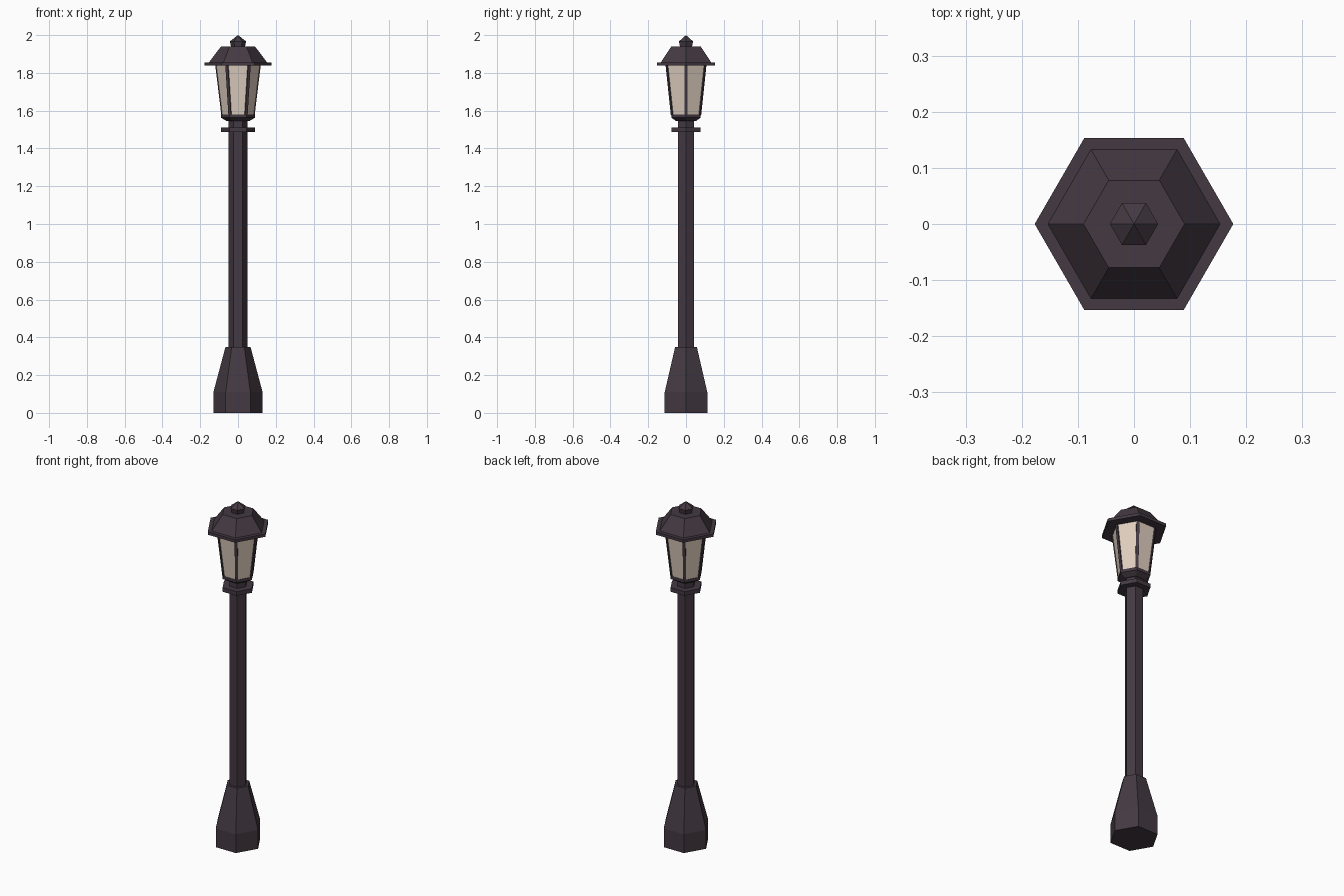
import bpy, bmesh, math
from mathutils import Vector

if "Cube" in bpy.data.objects:
    bpy.data.objects.remove(bpy.data.objects["Cube"])


def material(name, rgb):
    m = bpy.data.materials.new(name)
    m.diffuse_color = (*rgb, 1)
    m.use_nodes = True
    m.node_tree.nodes["Principled BSDF"].inputs["Base Color"].default_value = m.diffuse_color
    return m


IRON = material("dark iron", (0.058, 0.041, 0.055))
GLASS = material("warm cream glass", (0.74, 0.62, 0.52))


def finish(name, bm, mat):
    bmesh.ops.recalc_face_normals(bm, faces=bm.faces)
    me = bpy.data.meshes.new(name)
    bm.to_mesh(me)
    bm.free()
    me.materials.append(mat)
    ob = bpy.data.objects.new(name, me)
    bpy.context.collection.objects.link(ob)
    return ob


def hexagon_stack(name, profile, mat):
    """Closed six-sided solid through (radius, height) pairs; radius 0 is a point."""
    bm = bmesh.new()
    rings = []
    for r, z in profile:
        n = 6 if r > 0 else 1
        rings.append([bm.verts.new((r * math.cos(i * math.pi / 3),
                                    r * math.sin(i * math.pi / 3), z)) for i in range(n)])
    for a, b in zip(rings, rings[1:]):
        for i in range(6):
            j = (i + 1) % 6
            if len(b) == 1:
                bm.faces.new((a[i], a[j], b[0]))
            else:
                bm.faces.new((a[i], a[j], b[j], b[i]))
    for ring in (rings[0], rings[-1]):
        if len(ring) == 6:
            bm.faces.new(ring)
    return finish(name, bm, mat)


# post
hexagon_stack("base", [(0.13, 0), (0.13, 0.11), (0.066, 0.35)], IRON)
hexagon_stack("pole", [(0.05, 0.34), (0.05, 1.555)], IRON)
hexagon_stack("collar", [(0.09, 1.488), (0.09, 1.512)], IRON)

# lantern
hexagon_stack("lantern_seat", [(0.06, 1.545), (0.09, 1.563), (0.09, 1.58)], IRON)
hexagon_stack("lantern_glass", [(0.087, 1.575), (0.12, 1.845)], GLASS)

# thin bars on the glass corners
for k in range(6):
    a = k * math.pi / 3
    out = Vector((math.cos(a), math.sin(a), 0))
    side = Vector((-math.sin(a), math.cos(a), 0))
    bm = bmesh.new()
    for r, z in ((0.087, 1.575), (0.12, 1.845)):
        for d in (-0.010, 0.001):
            for s in (-0.008, 0.008):
                bm.verts.new(out * (r + d) + side * s + Vector((0, 0, z)))
    bmesh.ops.convex_hull(bm, input=bm.verts)
    finish(f"corner_bar_{k + 1}", bm, IRON)

# roof
hexagon_stack("roof_rim", [(0.177, 1.839), (0.177, 1.856)], IRON)
hexagon_stack("roof", [(0.158, 1.85), (0.09, 1.94)], IRON)
hexagon_stack("finial", [(0.036, 1.935), (0.043, 1.967), (0, 2.0)], IRON)
